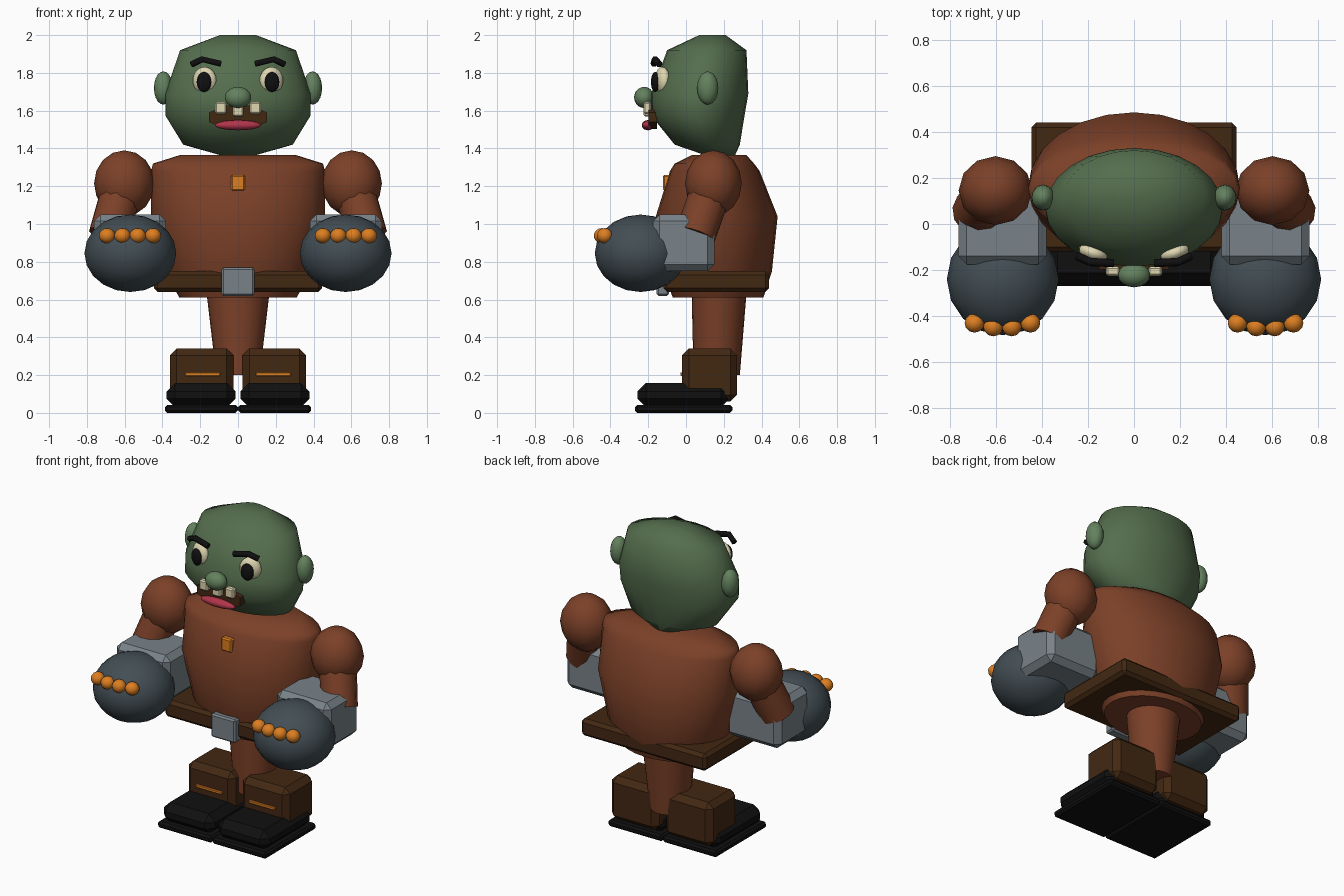
import bpy, bmesh
from math import radians, cos, sin, pi
from mathutils import Vector, Matrix

if "Cube" in bpy.data.objects:
    bpy.data.objects.remove(bpy.data.objects["Cube"])


def material(name, r, g, b):
    m = bpy.data.materials.new(name)
    m.use_nodes = True
    m.diffuse_color = (r, g, b, 1)
    m.node_tree.nodes["Principled BSDF"].inputs["Base Color"].default_value = (r, g, b, 1)
    return m


SKIN = material("green skin", .09, .155, .075)
SKIN_LIGHT = material("light green skin", .125, .22, .11)
CLOTH = material("rust cloth", .2, .052, .021)
STEEL = material("steel grey", .19, .225, .25)
SLATE = material("slate blue", .055, .075, .088)
LEATHER = material("dark leather", .055, .021, .006)
BLACK = material("black", .005, .005, .005)
ORANGE = material("orange", .72, .21, .015)
CREAM = material("cream", .74, .68, .44)
PINK = material("pink lip", .44, .035, .07)


def finish(name, bm, mat, smooth=None):
    """Turn a bmesh into an object; smooth is the sharp-edge angle."""
    bmesh.ops.recalc_face_normals(bm, faces=bm.faces)
    mesh = bpy.data.meshes.new(name)
    bm.to_mesh(mesh)
    bm.free()
    mesh.materials.append(mat)
    ob = bpy.data.objects.new(name, mesh)
    bpy.context.collection.objects.link(ob)
    if smooth:
        bpy.ops.object.select_all(action='DESELECT')
        ob.select_set(True)
        bpy.context.view_layer.objects.active = ob
        bpy.ops.object.shade_smooth_by_angle(angle=radians(smooth))
    return ob


def loft(name, mat, rings, sides=24, smooth=60):
    """Stack of ellipses: (height, half width, front y, back y)."""
    bm = bmesh.new()
    loops = []
    for z, rx, y0, y1 in rings:
        angles = [2 * pi * i / sides for i in range(sides)]
        loops.append([bm.verts.new((rx * cos(a), (y0 + y1) / 2 + (y1 - y0) / 2 * sin(a), z))
                      for a in angles])
    for low, high in zip(loops, loops[1:]):
        for i in range(sides):
            j = (i + 1) % sides
            bm.faces.new((low[i], low[j], high[j], high[i]))
    bm.faces.new(loops[0])
    bm.faces.new(loops[-1])
    return finish(name, bm, mat, smooth)


def ball(name, mat, centre, radii, seg=16, rings=10, turn=0):
    bm = bmesh.new()
    bmesh.ops.create_uvsphere(bm, u_segments=seg, v_segments=rings, radius=1)
    place = Matrix.Translation(centre) @ Matrix.Rotation(turn, 4, 'Z') @ Matrix.Diagonal((*radii, 1))
    bm.transform(place)
    return finish(name, bm, mat, 60)


def box(name, mat, low, high, bevel=0.0):
    low, high = Vector(low), Vector(high)
    bm = bmesh.new()
    bmesh.ops.create_cube(bm, size=1)
    bm.transform(Matrix.Translation((low + high) / 2) @ Matrix.Diagonal((*(high - low), 1)))
    if bevel:
        bmesh.ops.bevel(bm, geom=bm.edges[:], offset=bevel, segments=1, affect='EDGES')
    return finish(name, bm, mat)


def rod(name, mat, start, end, r1, r2, sides=12, smooth=40):
    start, end = Vector(start), Vector(end)
    axis = end - start
    bm = bmesh.new()
    bmesh.ops.create_cone(bm, cap_ends=True, segments=sides, radius1=r1, radius2=r2,
                          depth=axis.length)
    bm.transform(Matrix.Translation((start + end) / 2)
                 @ axis.to_track_quat('Z', 'Y').to_matrix().to_4x4())
    return finish(name, bm, mat, smooth)


# Head, torso and tapering lower body
loft("head", SKIN, [(1.365, .095, .10, .26), (1.42, .29, -.06, .285), (1.575, .385, -.185, .31),
                    (1.69, .385, -.185, .33), (1.92, .307, -.10, .32), (2.0, .095, .07, .21)])
loft("torso", CLOTH, [(.61, .31, -.07, .41), (.75, .39, -.12, .455), (1.04, .46, -.16, .485),
                      (1.28, .46, -.085, .39), (1.32, .45, -.06, .36), (1.365, .307, .03, .32)])
loft("lower_body", CLOTH, [(.2, .115, .04, .285), (.63, .166, .03, .32)])

# Belt, buckle and chest clasp
box("belt", LEATHER, (-.445, -.12, .64), (.445, .44, .75), .02)
box("buckle", STEEL, (-.087, -.155, .62), (.087, -.09, .77), .01)
box("chest_clasp", ORANGE, (-.037, -.122, 1.175), (.037, -.06, 1.26), .008)

# Nose, mouth, lip and teeth
ball("nose", SKIN_LIGHT, (0, -.222, 1.67), (.07, .053, .056))
bm = bmesh.new()
bmesh.ops.create_cone(bm, cap_ends=True, segments=8, radius1=1, radius2=1, depth=1)
bm.transform(Matrix.Translation((0, -.175, 1.565)) @ Matrix.Diagonal((.165, .045, .068, 1))
             @ Matrix.Rotation(pi / 2, 4, 'X') @ Matrix.Rotation(pi / 8, 4, 'Z'))
finish("mouth", bm, LEATHER)
ball("lower_lip", PINK, (0, -.202, 1.523), (.122, .032, .027))
for label, x, z in (("right", -.092, 1.583), ("middle", 0, 1.57), ("left", .092, 1.583)):
    box(label + "_tooth", CREAM, (x - .03, -.225, z), (x + .03, -.185, z + .063), .008)

for side, s in (("left", 1), ("right", -1)):
    # Ears, eyes and brows
    ball(side + "_ear", SKIN_LIGHT, (s * .395, .115, 1.72), (.05, .056, .088))
    ball(side + "_eye", CREAM, (s * .177, -.125, 1.76), (.066, .038, .072), turn=s * .33)
    ball(side + "_pupil", BLACK, (s * .18, -.163, 1.752), (.04, .021, .053), turn=s * .25)
    curve = bpy.data.curves.new(side + "_brow", 'CURVE')
    curve.dimensions = '3D'
    curve.bevel_depth = .018
    curve.bevel_resolution = 1
    curve.use_fill_caps = True
    line = curve.splines.new('POLY')
    line.points.add(2)
    for p, co in zip(line.points, ((.245, -.14, 1.845), (.19, -.165, 1.872), (.09, -.17, 1.848))):
        p.co = (s * co[0], co[1], co[2], 1)
    curve.materials.append(BLACK)
    bpy.context.collection.objects.link(bpy.data.objects.new(side + "_brow", curve))

    # Arms with gauntlets and fists
    ball(side + "_shoulder", CLOTH, (s * .602, .145, 1.215), (.16, .15, .175), 12, 8)
    rod(side + "_sleeve", CLOTH, (s * .61, .14, 1.2), (s * .685, .05, .94), .11, .108)
    xs = sorted((s * .38, s * .762))
    box(side + "_gauntlet", STEEL, (xs[0], -.175, .75), (xs[1], .15, 1.05), .035)
    ball(side + "_fist", SLATE, (s * .57, -.24, .845), (.243, .243, .205), 16, 10)
    for i in range(4):
        bulge = .016 if i in (1, 2) else 0
        ball(f"{side}_knuckle_{i + 1}", ORANGE, (s * (.45 + .081 * i), -.43 - bulge, .938),
             (.043, .042, .04), 12, 8)

    # Boots: shaft, strap, foot and sole
    xs = sorted((s * .025, s * .36))
    box(side + "_boot_shaft", LEATHER, (xs[0], -.02, .06), (xs[1], .27, .34), .035)
    xs = sorted((s * .095, s * .28))
    box(side + "_boot_strap", ORANGE, (xs[0], -.03, .195), (xs[1], 0, .215), .004)
    xs = sorted((s * .012, s * .378))
    box(side + "_boot_foot", BLACK, (xs[0], -.258, .03), (xs[1], .23, .157), .045)
    xs = sorted((s * .001, s * .386))
    box(side + "_boot_sole", BLACK, (xs[0], -.27, 0), (xs[1], .245, .042), .012)
